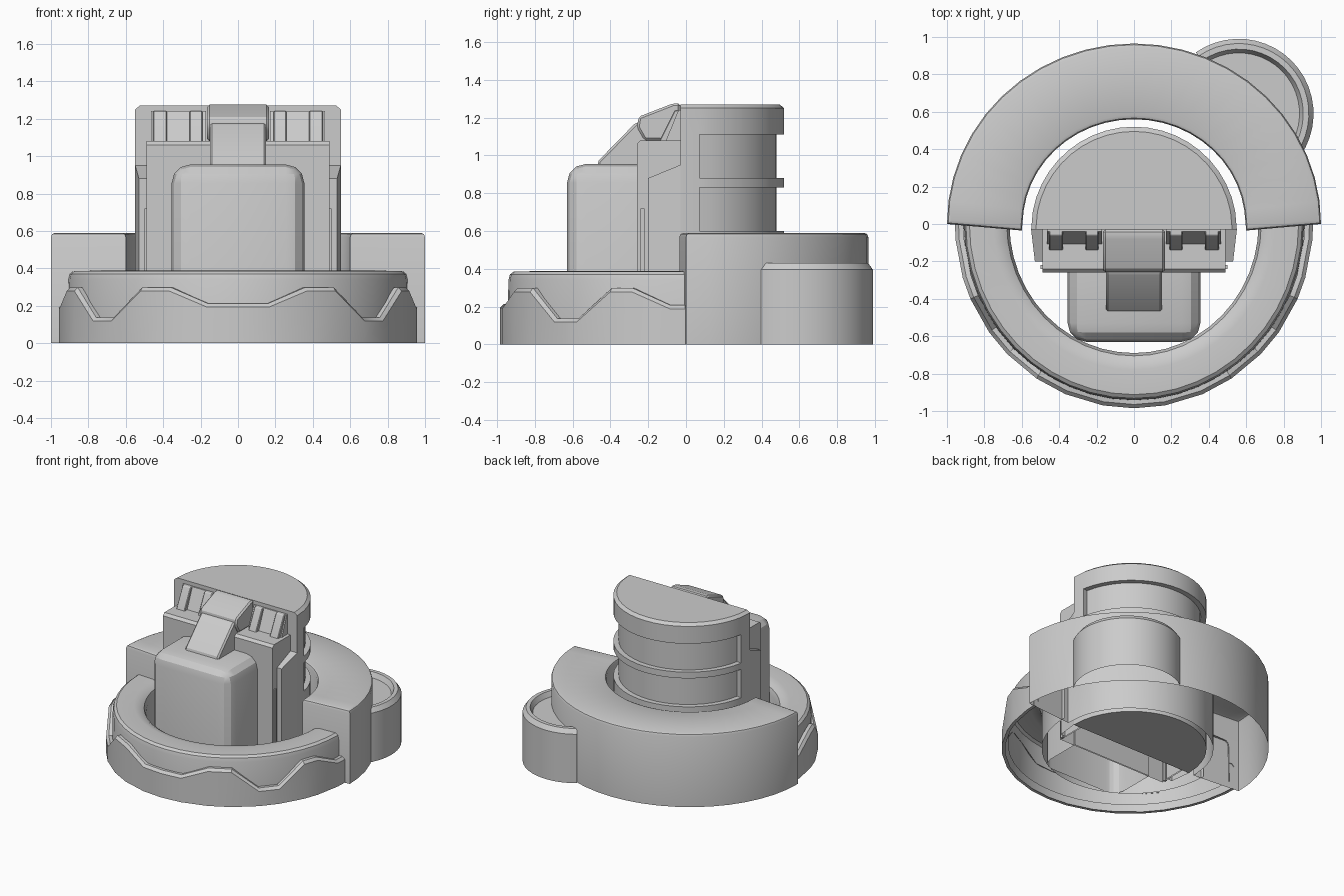
import bpy, bmesh
from math import sin, cos, radians, pi

if "Cube" in bpy.data.objects:
    bpy.data.objects.remove(bpy.data.objects["Cube"])


def finish(name, bm):
    bmesh.ops.remove_doubles(bm, verts=bm.verts, dist=1e-4)
    bmesh.ops.recalc_face_normals(bm, faces=bm.faces)
    me = bpy.data.meshes.new(name)
    bm.to_mesh(me)
    bm.free()
    ob = bpy.data.objects.new(name, me)
    bpy.context.collection.objects.link(ob)
    return ob


def sweep(name, sections, caps=True):
    """Skin a row of 3D cross-sections."""
    bm = bmesh.new()
    rows = [[bm.verts.new(p) for p in s] for s in sections]
    for a, b in zip(rows, rows[1:]):
        for i in range(len(a) - 1):
            bm.faces.new((a[i], a[i + 1], b[i + 1], b[i]))
    if caps:
        bm.faces.new(rows[0])
        bm.faces.new(rows[-1])
    bmesh.ops.remove_doubles(bm, verts=bm.verts, dist=1e-4)
    bmesh.ops.dissolve_degenerate(bm, edges=bm.edges, dist=1e-5)
    return finish(name, bm)


def section(profile, deg, cx=0, cy=0, sx=1, sy=1):
    a = radians(deg)
    return [(cx + sx * r * cos(a), cy + sy * r * sin(a), z) for r, z in profile]


def prism_x(name, yz, x0, x1, bevel=0, open_bottom=False, taper=0):
    """Extrude a side profile along x; taper narrows the front on the outer side."""
    bm = bmesh.new()
    f = bm.faces.new([bm.verts.new((x0, y, z)) for y, z in yz])
    ext = bmesh.ops.extrude_face_region(bm, geom=[f])
    front = min(y for y, z in yz)
    for v in ext["geom"]:
        if isinstance(v, bmesh.types.BMVert):
            s = 1 if x1 > 0 else -1
            v.co.x = x1 - (s * taper if v.co.y < front + .01 else 0)
    bmesh.ops.recalc_face_normals(bm, faces=bm.faces)
    if bevel:
        bmesh.ops.bevel(bm, geom=bm.edges[:], offset=bevel, segments=1, affect='EDGES', clamp_overlap=True)
    if open_bottom:
        low = [f for f in bm.faces if f.normal.z < -.9 and f.calc_center_median().z < .001]
        bmesh.ops.delete(bm, geom=low, context='FACES')
    return finish(name, bm)


# Front half ring: hollow underneath, rounded inner lip
ring = [(.945, .05), (.94, .34), (.932, .37), (.912, .385), (.78, .388), (.735, .38), (.705, .36), (.69, .32), (.69, 0)]
sweep("front_ring", [section(ring, 180 + 180 * i / 24, sx=.965) for i in range(25)], caps=False)

# Zigzag-topped outer band
zig = [(0, .205), (10, .205), (22.5, .29), (33, .29), (45, .13), (54, .13), (66, .29), (73, .29), (85, .2), (90, .2)]
path = [(-a, h) for a, h in reversed(zig[1:])] + zig
sweep("zigzag_band", [section([(.96, 0), (.985, 0), (.985, h - .012), (.965, h + .008), (.938, h + .008)],
                              270 + a, sx=.972) for a, h in path], caps=False)

# Back half ring with rounded ends
bm = bmesh.new()
N = 24
outer = [(cos(pi * i / N), .965 * sin(pi * i / N)) for i in range(N + 1)]
inner = [(.595 * cos(pi * i / N), .56 * sin(pi * i / N)) for i in range(N, -1, -1)]
inner[0], inner[-1] = (-.6, -.035), (.6, -.035)
# strip of quads, then extruded upward
vo = [bm.verts.new((x, y, .59)) for x, y in outer]
vi = [bm.verts.new((x, y, .59)) for x, y in reversed(inner)]
for i in range(N):
    bm.faces.new((vo[i], vo[i + 1], vi[i + 1], vi[i]))
rim = [e for e in bm.edges if e.is_boundary]
ext = bmesh.ops.extrude_edge_only(bm, edges=rim)
for v in ext["geom"]:
    if isinstance(v, bmesh.types.BMVert):
        v.co.z = 0
bmesh.ops.recalc_face_normals(bm, faces=bm.faces)
bmesh.ops.bevel(bm, geom=rim, offset=.022, segments=2, profile=.5, affect='EDGES')
finish("back_ring", bm)

# Side pod: round cup with a sunken lid, only the part outside the ring
pod = [(.40, 0), (.40, .395), (.375, .43), (.345, .43), (.325, .39), (0, .39)]
sweep("side_pod", [section(pod, -35 + 160 * i / 20, .56, .59) for i in range(21)], caps=False)

# Half-round column with two recessed bands framed by posts
R = .55


def column(g):
    return [(0, 0), (R, 0), (R, .6), (g, .6), (g, .83), (R, .83), (R, .88), (g, .88),
            (g, 1.11), (R, 1.11), (R, 1.25), (R - .025, 1.27), (0, 1.27)]


rows = [(0, R), (10.5, R)] + [(10.5 + 159 * i / 20, .51) for i in range(21)] + [(169.5, R), (180, R)]
sweep("column", [section(column(g), a, cy=-.03) for a, g in rows])

# Front block against the column, open at the bottom
prism_x("front_block", [(-.26, 0), (-.26, 1.06), (-.24, 1.08), (-.03, 1.08), (-.03, 0)], -.49, .49, open_bottom=True)

# Rounded front housing
bm = bmesh.new()
bmesh.ops.create_cube(bm, size=1)
for v in bm.verts:
    v.co = (v.co.x * .71, -.44 + v.co.y * .38, (v.co.z + .5) * .955)
edges = []
for e in bm.edges:
    m = (e.verts[0].co + e.verts[1].co) / 2
    vertical = abs(e.verts[0].co.z - e.verts[1].co.z) > .1
    if (vertical and m.y < -.5) or (not vertical and m.z > .9 and m.y < -.3):
        edges.append(e)
bmesh.ops.bevel(bm, geom=edges, offset=.1, segments=3, profile=.5, affect='EDGES')
gone = [f for f in bm.faces if f.normal.z < -.9 and f.calc_center_median().z < .01]
bmesh.ops.delete(bm, geom=gone, context='FACES')
finish("front_housing", bm)

# Latch head and strap over the housing
prism_x("latch_head", [(-.03, 1.08), (-.03, 1.275), (-.07, 1.275), (-.25, 1.205), (-.26, 1.15), (-.22, 1.08)],
        -.165, .165, bevel=.012)
prism_x("latch_strap", [(-.2, .9), (-.2, 1.18), (-.265, 1.175), (-.47, .965), (-.45, .9)], -.15, .15, bevel=.012)

# Mirrored details
for s, side in ((1, "right"), (-1, "left")):
    prism_x("side_plate_" + side, [(-.2, 0), (-.2, .88), (-.03, .95), (-.03, 0)],
            s * .48, s * .55, taper=.02, open_bottom=True)
    prism_x("side_rail_" + side, [(-.24, 0), (-.24, .72), (-.22, .72), (-.22, 0)], s * .48, s * .5)
    prism_x("pad_" + side, [(-.02, 1.07), (-.02, 1.24), (-.04, 1.24), (-.11, 1.07)], s * .17, s * .465)
    for x0, x1 in ((.19, .26), (.38, .455)):
        prism_x("pad_rib_" + side, [(-.02, 1.07), (-.02, 1.24), (-.06, 1.24), (-.14, 1.08), (-.14, 1.07)],
                s * x0, s * x1, bevel=.008)

# Smooth curved surfaces, keep edges crisp
bpy.ops.object.select_all(action='SELECT')
bpy.context.view_layer.objects.active = bpy.data.objects["column"]
bpy.ops.object.shade_smooth_by_angle(angle=radians(28))
